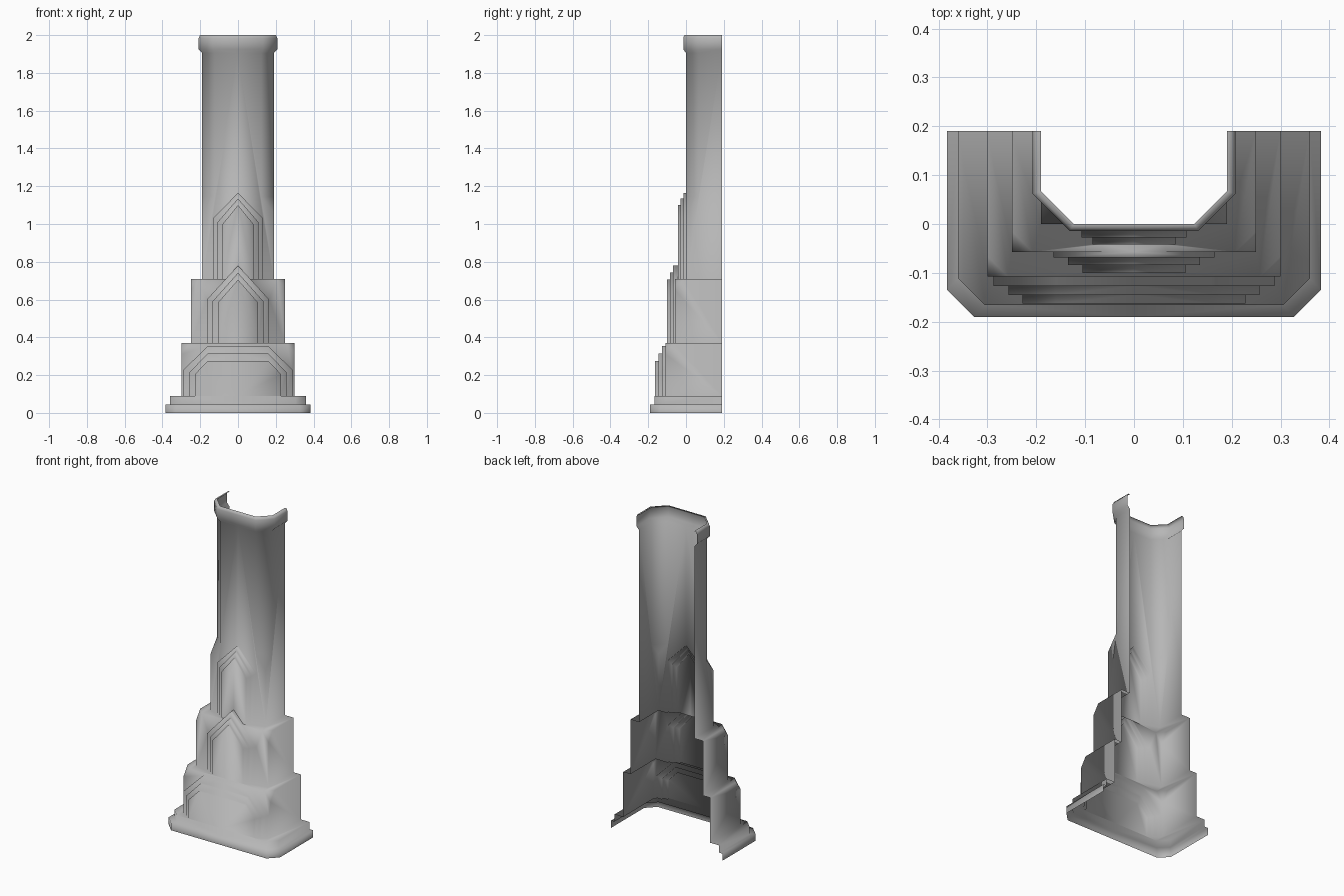
import bpy, bmesh

if "Cube" in bpy.data.objects:
    bpy.data.objects.remove(bpy.data.objects["Cube"])

BACK = 0.19
grey = bpy.data.materials.new("stone_grey")
grey.diffuse_color = (0.47, 0.47, 0.47, 1)
grey.use_nodes = True
grey.node_tree.nodes["Principled BSDF"].inputs["Base Color"].default_value = grey.diffuse_color


def build(name, faces):
    """Make a smooth open half shell from polygons, mirrored across x = 0."""
    bm = bmesh.new()
    for f in faces:
        bm.faces.new([bm.verts.new(p) for p in f])
    bmesh.ops.remove_doubles(bm, verts=bm.verts, dist=1e-5)
    bmesh.ops.recalc_face_normals(bm, faces=bm.faces)
    if sum(f.normal.y * f.calc_area() for f in bm.faces) > 0:
        bmesh.ops.reverse_faces(bm, faces=bm.faces)
    for f in bm.faces:
        f.smooth = True
    me = bpy.data.meshes.new(name)
    bm.to_mesh(me)
    bm.free()
    me.materials.append(grey)
    ob = bpy.data.objects.new(name, me)
    bpy.context.collection.objects.link(ob)
    ob.modifiers.new("mirror", 'MIRROR').merge_threshold = 0.0001
    return ob


def outline(x, y, c):
    """Half plan with a chamfered corner, from centre front to back."""
    return [(0, y), (x - c, y), (x, y + c), (x, BACK)]


def at_z(pts, z):
    return [(x, y, z) for x, y in pts]


def at_y(pts, y):
    return [(x, y, z) for x, z in pts]


def bridge(a, b):
    return [[a[i], a[i + 1], b[i + 1], b[i]] for i in range(len(a) - 1)]


def panel(profiles, ys):
    """Stepped raised panel, hollow behind; ys[0] is the wall plane."""
    out = []
    for i, p in enumerate(profiles):
        out += bridge(at_y(p, ys[i]), at_y(p, ys[i + 1]))
        if i + 1 < len(profiles):
            out += bridge(at_y(p, ys[i + 1]), at_y(profiles[i + 1], ys[i + 1]))
        else:
            out.append(at_y(p + [(0, p[-1][1])], ys[i + 1]))
    return out


def footprint(profiles, ys):
    """Plan steps of a panel, from the wall to the innermost layer."""
    pts = []
    for i, p in enumerate(profiles):
        pts += [(p[-1][0], ys[i]), (p[-1][0], ys[i + 1])]
    return pts


def ledge(outer, x, y, foot, end_x, z):
    """Flat ledge between a lower outline and the wall and panel above it."""
    return at_z(outer + [(x, BACK), (x, y)] + foot + [(end_x, foot[-1][1])], z)


def gable(w, shoulder, apex, z0):
    return [(0, apex), (w, shoulder), (w, z0)]


CUT, DROP = 0.042, 0.06


def tier(x, y, z0, z1, start, front):
    """Side wall, front wall and clipped top corner; also the ledge outline."""
    a, b, c = (x - CUT, y, z1), (x, y + CUT, z1), (x, y, z1 - DROP)
    walls = [[(x, y, z0), (x, BACK, z0), (x, BACK, z1), b, c],
             at_y(front + [(x, z0), (x, z1 - DROP), (x - CUT, z1), (start, z1)], y),
             [a, b, c]]
    return walls, [(start, y), a[:2], b[:2], (x, BACK)]


# panel layers
low = [[(0, t), (0.16, t), (w, s), (w, 0.09)]
       for w, s, t in ((0.288, 0.228, 0.355), (0.257, 0.215, 0.315), (0.228, 0.205, 0.275))]
low_y = [-0.108, -0.127, -0.145, -0.163]
mid = [gable(0.165, 0.60, 0.78, 0.37), gable(0.135, 0.59, 0.742, 0.37),
       gable(0.105, 0.585, 0.705, 0.37)]
mid_y = [-0.057, -0.069, -0.084, -0.10]
top = [gable(0.132, 1.03, 1.165, 0.71), gable(0.108, 1.01, 1.135, 0.71),
       gable(0.085, 0.995, 1.1, 0.71)]
top_y = [0, -0.014, -0.028, -0.042]

# two-step plinth
a, b = outline(0.383, -0.19, 0.055), outline(0.36, -0.166, 0.055)
body = bridge(at_z(a, 0), at_z(a, 0.045))
body += bridge(at_z(a, 0.045), at_z(b, 0.045))
body += bridge(at_z(b, 0.045), at_z(b, 0.09))
body += [ledge(b, 0.30, -0.108, footprint(low, low_y), 0, 0.09)]

# lower tier walls and ledge
walls, rim = tier(0.30, -0.108, 0.09, 0.37, 0, low[0])
body += walls + [ledge(rim, 0.25, -0.057, footprint(mid, mid_y), 0, 0.37)]

# middle tier walls and ledge, open where the gable rises
g = 0.165 * 0.07 / 0.18
walls, rim = tier(0.25, -0.057, 0.37, 0.71, g, mid[0][1:])
body += walls + [ledge(rim, 0.19, 0, footprint(top, top_y), g, 0.71)]

# shaft: square below, chamfered corner above
c, x, zt = 0.067, 0.19, 1.905
body += [at_y(top[0] + [(x, 0.71), (x, 1.06), (x - c, 1.145), (x - c, zt), (0, zt)], 0),
         [(x, BACK, 0.71), (x, 0, 0.71), (x, 0, 1.06), (x, c, 1.145), (x, c, zt), (x, BACK, zt)],
         [(x - c, 0, 1.145), (x, c, 1.145), (x, c, zt), (x - c, 0, zt)],
         [(x, 0, 1.06), (x, c, 1.145), (x - c, 0, 1.145)]]

# flared cornice
rings = [at_z(outline(0.19 + d, -d * 0.8, c + d * 0.5), z)
         for d, z in ((0, 1.905), (0.018, 1.925), (0.018, 1.985), (0.011, 2.0), (0.0, 2.0))]
body += [f for i in range(4) for f in bridge(rings[i], rings[i + 1])]

# raised panels; the middle gable runs back into the upper panel
body += panel(low, low_y) + panel(mid, mid_y) + panel(top, top_y)
body += [[(0, -0.057, 0.78), (g, -0.057, 0.71), (g, -0.042, 0.71), (0, -0.042, 0.78)]]
build("column_shell", body)
